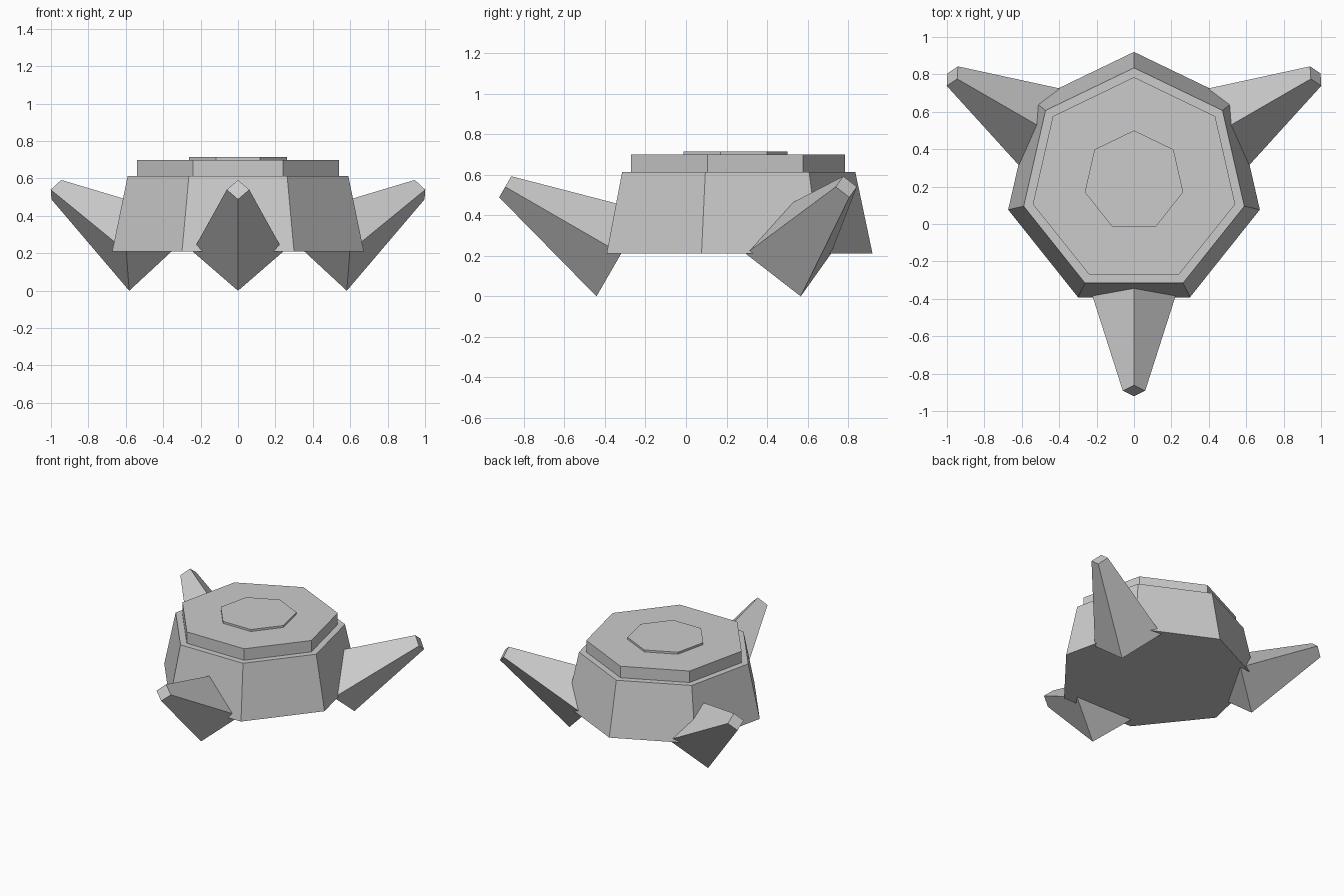
import bpy
import bmesh
from math import sin, cos, pi, radians
from mathutils import Matrix, Vector

old = bpy.data.objects.get("Cube")
if old:
    bpy.data.objects.remove(old, do_unlink=True)

grey = bpy.data.materials.new("light grey")
grey.use_nodes = True
colour = (0.6, 0.6, 0.6, 1)
grey.diffuse_color = colour
grey.node_tree.nodes["Principled BSDF"].inputs["Base Color"].default_value = colour

CENTRE = Vector((0, 0.23, 0))


def frustum(name, sides, r_low, r_high, low, high, matrix):
    """Closed flat-shaded frustum along local z, first corner towards local +y."""
    bm = bmesh.new()
    rings = []
    for r, z in ((r_low, low), (r_high, high)):
        angles = [2 * pi * i / sides for i in range(sides)]
        rings.append([bm.verts.new((r * sin(a), r * cos(a), z)) for a in angles])
    for ring in rings:
        bm.faces.new(ring)
    for i in range(sides):
        j = (i + 1) % sides
        bm.faces.new((rings[0][i], rings[0][j], rings[1][j], rings[1][i]))
    bmesh.ops.transform(bm, matrix=matrix, verts=bm.verts)
    bmesh.ops.recalc_face_normals(bm, faces=bm.faces)
    mesh = bpy.data.meshes.new(name)
    bm.to_mesh(mesh)
    bm.free()
    mesh.materials.append(grey)
    obj = bpy.data.objects.new(name, mesh)
    bpy.context.collection.objects.link(obj)
    return obj


# Seven-sided hull, deck and raised hatch
place = Matrix.Translation(CENTRE)
frustum("hull", 7, 0.69, 0.605, 0.21, 0.613, place)
frustum("deck", 7, 0.555, 0.555, 0.613, 0.70, place)
frustum("hatch", 7, 0.27, 0.27, 0.70, 0.715, place)

# Three tapered diamond legs, tilted outwards and upwards
tilt = Matrix.Translation((0, -0.55, 0.21)) @ Matrix.Rotation(radians(60), 4, "X")
for name, turn in (("front_leg", 0), ("left_leg", 120), ("right_leg", 240)):
    frustum(name, 4, 0.243, 0.06, 0, 0.66,
            place @ Matrix.Rotation(radians(turn), 4, "Z") @ tilt)
